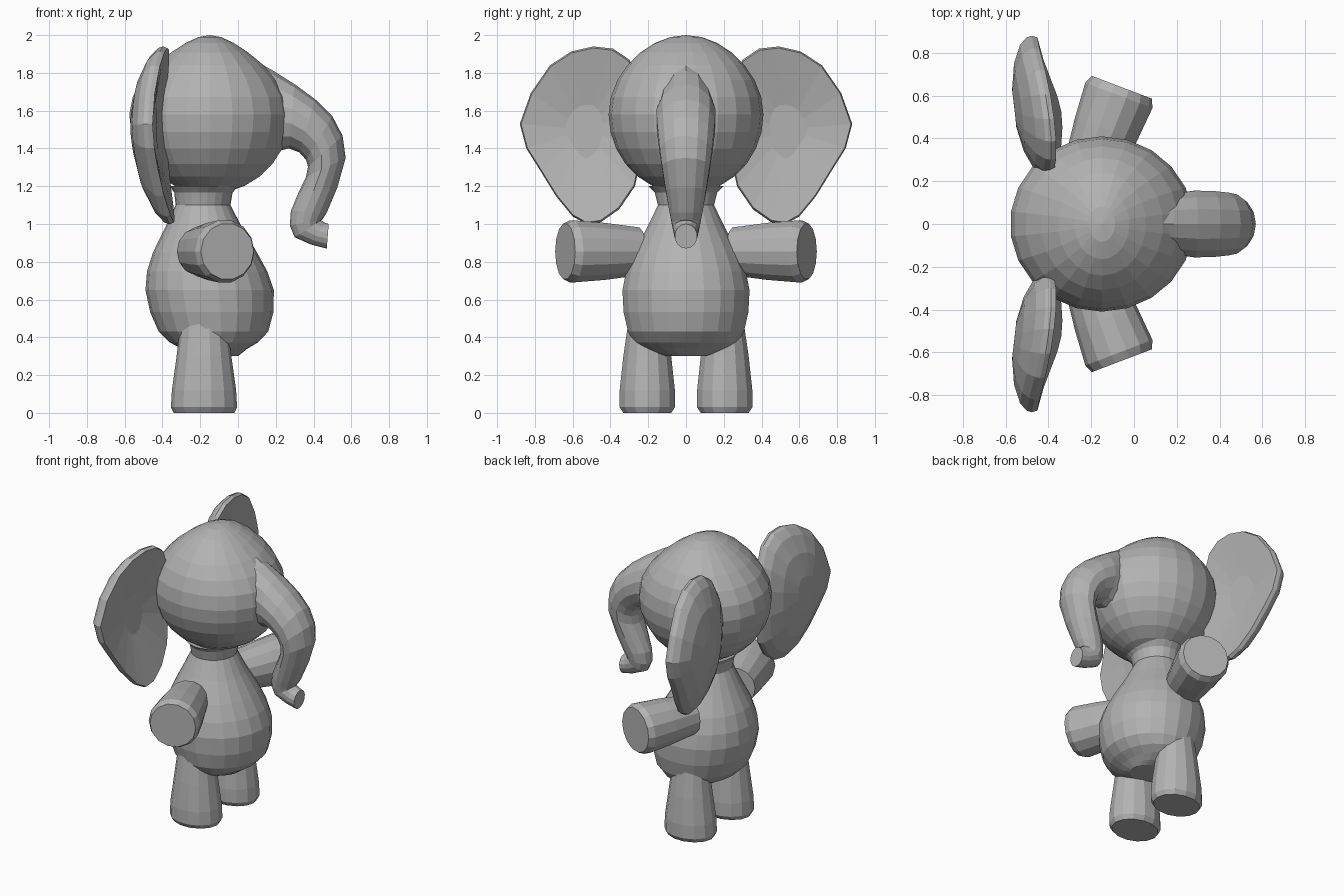
import bpy
import bmesh
from math import cos, sin, pi
from mathutils import Vector

cube = bpy.data.objects.get("Cube")
if cube:
    bpy.data.objects.remove(cube, do_unlink=True)

grey = bpy.data.materials.new("soft grey")
grey.use_nodes = True
colour = (0.45, 0.45, 0.45, 1)
grey.diffuse_color = colour
grey.node_tree.nodes["Principled BSDF"].inputs["Base Color"].default_value = colour


def finish(name, bm):
    bmesh.ops.recalc_face_normals(bm, faces=bm.faces)
    mesh = bpy.data.meshes.new(name)
    bm.to_mesh(mesh)
    bm.free()
    mesh.materials.append(grey)
    bpy.context.collection.objects.link(bpy.data.objects.new(name, mesh))


def skin(name, rings):
    """Join equal rings of points with quads and close both ends."""
    bm = bmesh.new()
    rows = [[bm.verts.new(point) for point in ring] for ring in rings]
    count = len(rows[0])
    for lower, upper in zip(rows, rows[1:]):
        for i in range(count):
            j = (i + 1) % count
            bm.faces.new((lower[i], lower[j], upper[j], upper[i]))
    bm.faces.new(rows[0])
    bm.faces.new(rows[-1])
    finish(name, bm)


def ellipse(centre, a, b, count):
    centre, a, b = Vector(centre), Vector(a), Vector(b)
    angles = [2 * pi * i / count for i in range(count)]
    return [centre + a * cos(t) + b * sin(t) for t in angles]


def smooth(knots, steps, closed=False):
    """Pass a smooth curve through the knots, adding steps between them."""
    knots = [Vector(knot) for knot in knots]
    if closed:
        padded = knots[-1:] + knots + knots[:2]
    else:
        padded = knots[:1] + knots + knots[-1:]
    result = []
    for before, start, end, after in zip(padded, padded[1:], padded[2:], padded[3:]):
        leave, arrive = (end - before) / 2, (after - start) / 2
        for i in range(steps):
            t = i / steps
            ease = t * t * (3 - 2 * t)
            result.append(start.lerp(end, ease)
                          + leave * t * (1 - t) ** 2 - arrive * t * t * (1 - t))
    return result if closed else result + knots[-1:]


# Head, a ball narrowing towards the crown
bm = bmesh.new()
bmesh.ops.create_uvsphere(bm, u_segments=22, v_segments=14, radius=1)
for vert in bm.verts:
    crown = max(vert.co.z, 0) ** 2
    vert.co.x *= 1 - 0.38 * crown
    vert.co.y *= 1 - 0.09 * crown
bmesh.ops.scale(bm, vec=(0.43, 0.41, 0.42), verts=bm.verts)
bmesh.ops.translate(bm, vec=(-0.15, 0, 1.58), verts=bm.verts)
finish("head", bm)

# Pear-shaped body and neck: height, back x, front x, half width
body = [
    (0.3, -0.2, 0, 0.1), (0.34, -0.3, 0.05, 0.23), (0.43, -0.42, 0.16, 0.31),
    (0.65, -0.49, 0.19, 0.34), (0.85, -0.45, 0.1, 0.28),
    (1.1, -0.33, -0.04, 0.15), (1.2, -0.36, 0, 0.2),
]
skin("body", [ellipse(((back + front) / 2, 0, z), ((front - back) / 2, 0, 0),
                      (0, width, 0), 22)
              for z, back, front, width in smooth(body, 2)])

# Trunk: upper point (x, z), lower point (x, z), half width
trunk = [
    (0.1, 1.86, 0.1, 1.35, 0.13), (0.3, 1.74, 0.27, 1.4, 0.16),
    (0.5, 1.57, 0.36, 1.34, 0.15), (0.57, 1.35, 0.36, 1.25, 0.13),
    (0.47, 1.06, 0.28, 1.07, 0.09), (0.44, 1.02, 0.3, 0.93, 0.07),
    (0.48, 1, 0.47, 0.87, 0.06),
]
rings = []
for upper_x, upper_z, lower_x, lower_z, width in smooth(trunk, 2):
    half = Vector((upper_x - lower_x, 0, upper_z - lower_z)) / 2
    centre = Vector((lower_x, 0, lower_z)) + half
    rings.append(ellipse(centre, half, (0, width, 0), 14))
skin("trunk", rings)

# Ear outline (y, z)
outline = smooth([
    (0.22, 1.6), (0.3, 1.87), (0.49, 1.94), (0.72, 1.84), (0.88, 1.53),
    (0.77, 1.28), (0.6, 1.04), (0.45, 1.01), (0.27, 1.2),
], 2, closed=True)

# Ear rings as scale and x offset: domed back, rim, flat front
ear_rings = [(cos(a), -0.125 * sin(a)) for a in (1.3, 0.9, 0.5, 0.2, 0)]
ear_rings += [(0.98, 0.025), (0.3, 0)]


def ear(name, side):
    middle = Vector((0.54, 1.5))
    rings = []
    for scale, offset in ear_rings:
        ring = []
        for point in outline:
            y, z = middle.lerp(point, scale)
            sweep = (z - 1.55) ** 2 / 4 - y / 9
            ring.append((sweep - 0.38 + offset, side * y, z))
        rings.append(ring)
    skin(name, rings)


def arm(name, side):
    along = Vector((0.355, side * 0.935, 0))
    across = Vector((along.y * side, -along.x * side, 0))
    end = Vector((-0.06, side * 0.63, 0.855))
    # Position along the arm and radius
    steps = [(-0.4, 0.13), (-0.2, 0.155), (-0.03, 0.168), (0.01, 0.15)]
    skin(name, [ellipse(end + along * t, across * radius, (0, 0, radius), 14)
                for t, radius in steps])


def leg(name, side):
    # Height, half depth, half width
    steps = [(0, 0.16, 0.13), (0.03, 0.175, 0.15), (0.12, 0.17, 0.15),
             (0.3, 0.145, 0.13), (0.5, 0.12, 0.1)]
    skin(name, [ellipse((-0.18, side * 0.205, z), (depth, 0, 0), (0, width, 0), 14)
                for z, depth, width in steps])


for label, side in (("left", 1), ("right", -1)):
    ear(label + "_ear", side)
    arm(label + "_arm", side)
    leg(label + "_leg", side)
